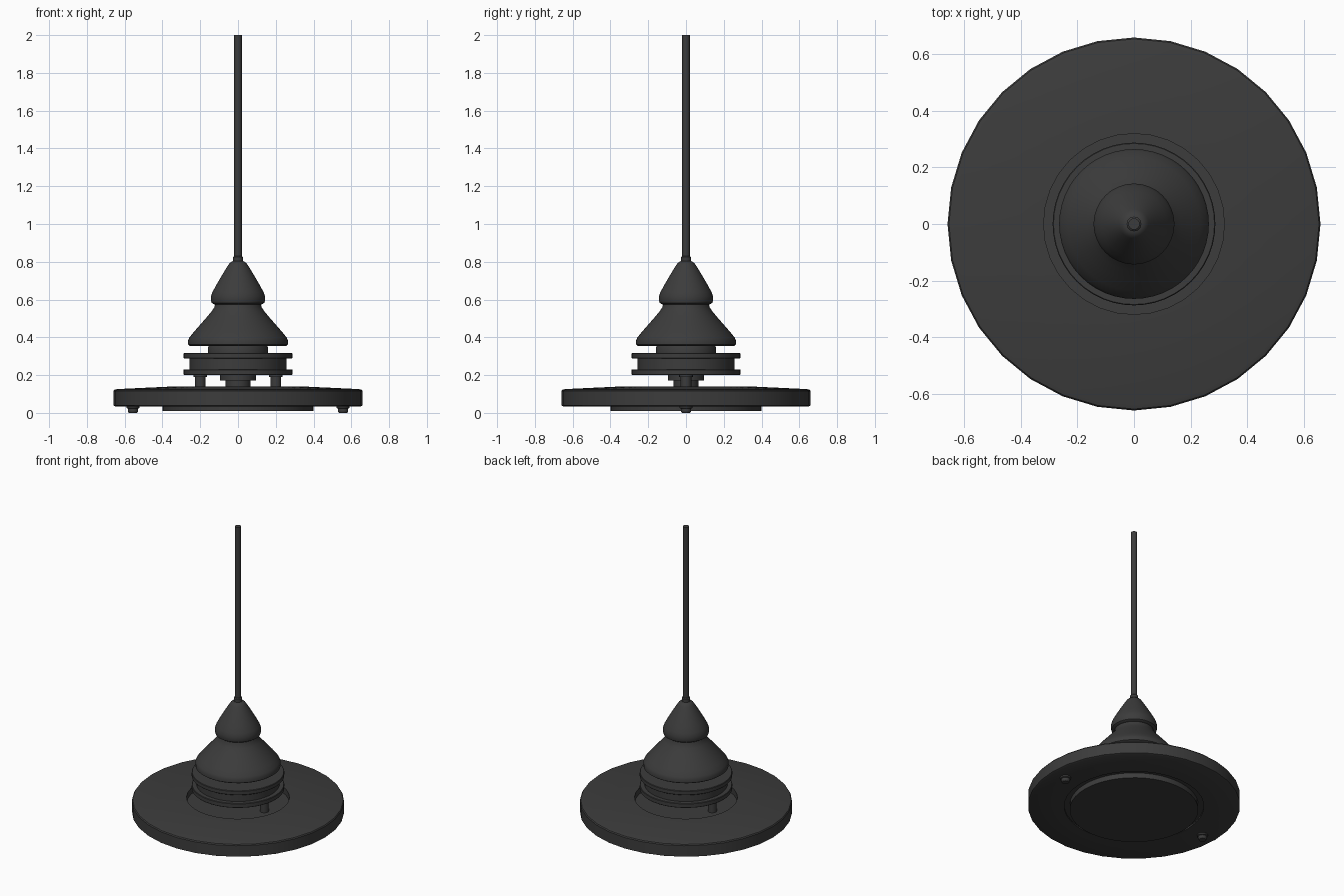
import bpy
from math import cos, sin, pi, radians

cube = bpy.data.objects.get("Cube")
if cube:
    bpy.data.objects.remove(cube, do_unlink=True)

dark = bpy.data.materials.new("dark grey")
dark.use_nodes = True
colour = (0.045, 0.045, 0.045, 1)
dark.diffuse_color = colour
dark.node_tree.nodes["Principled BSDF"].inputs["Base Color"].default_value = colour


def lathe(name, profile, sides=48, at=(0, 0), angle=30):
    """Turn (radius, height) points, bottom to top, into a capped solid."""
    verts = [(r * cos(2 * pi * i / sides), r * sin(2 * pi * i / sides), z)
             for r, z in profile for i in range(sides)]
    faces = []
    for k in range(len(profile) - 1):
        for i in range(sides):
            j = (i + 1) % sides
            a, b = k * sides, (k + 1) * sides
            faces.append((a + i, a + j, b + j, b + i))
    faces.append(tuple(reversed(range(sides))))
    faces.append(tuple(range(len(verts) - sides, len(verts))))
    mesh = bpy.data.meshes.new(name)
    mesh.from_pydata(verts, [], faces)
    mesh.materials.append(dark)
    obj = bpy.data.objects.new(name, mesh)
    obj.location = (*at, 0)
    bpy.context.collection.objects.link(obj)
    bpy.ops.object.select_all(action="DESELECT")
    obj.select_set(True)
    bpy.context.view_layer.objects.active = obj
    bpy.ops.object.shade_smooth_by_angle(angle=radians(angle))
    return obj


# Base disc: grooved underside, rounded rim, recessed middle
lathe("base_disc", [(0.435, 0.045), (0.435, 0.035), (0.65, 0.035), (0.66, 0.04),
                    (0.66, 0.115), (0.655, 0.122), (0.64, 0.126),
                    (0.32, 0.141), (0.32, 0.10)], 32)
lathe("bottom_pad", [(0.40, 0.01), (0.40, 0.05)])

# Screw feet and support posts, one on each side
for side, x in (("left", 1), ("right", -1)):
    lathe(side + "_foot", [(0.022, 0), (0.027, 0.008), (0.027, 0.022),
                           (0.034, 0.025), (0.034, 0.04)], 16, (0.556 * x, 0))
    lathe(side + "_post", [(0.028, 0.095), (0.028, 0.19), (0.036, 0.19),
                           (0.036, 0.205)], 16, (0.2 * x, 0))

# Central hub under the spool
lathe("hub", [(0.065, 0.095), (0.065, 0.172), (0.095, 0.172), (0.095, 0.205)], 32)

# Spool with two flanges
lathe("spool", [(0.285, 0.2), (0.288, 0.203), (0.288, 0.228), (0.285, 0.231),
                (0.258, 0.231), (0.258, 0.288), (0.285, 0.288), (0.288, 0.291),
                (0.288, 0.314), (0.285, 0.317)])
lathe("collar", [(0.16, 0.315), (0.16, 0.345), (0.15, 0.365)])

# Lower and upper bells
lathe("lower_bell", [(0.255, 0.355), (0.265, 0.362), (0.265, 0.382), (0.258, 0.398),
                     (0.235, 0.427), (0.2, 0.467), (0.165, 0.507), (0.14, 0.537),
                     (0.125, 0.56), (0.12, 0.585)], angle=40)
lathe("upper_bell", [(0.128, 0.575), (0.14, 0.583), (0.143, 0.595), (0.143, 0.617),
                     (0.135, 0.64), (0.115, 0.677), (0.09, 0.72), (0.068, 0.757),
                     (0.052, 0.782), (0.045, 0.792), (0.03, 0.803)], angle=40)

# Neck and hanging rod
lathe("neck", [(0.026, 0.795), (0.026, 0.825), (0.018, 0.832)], 24)
lathe("rod", [(0.02, 0.82), (0.02, 2.0)], 16)
